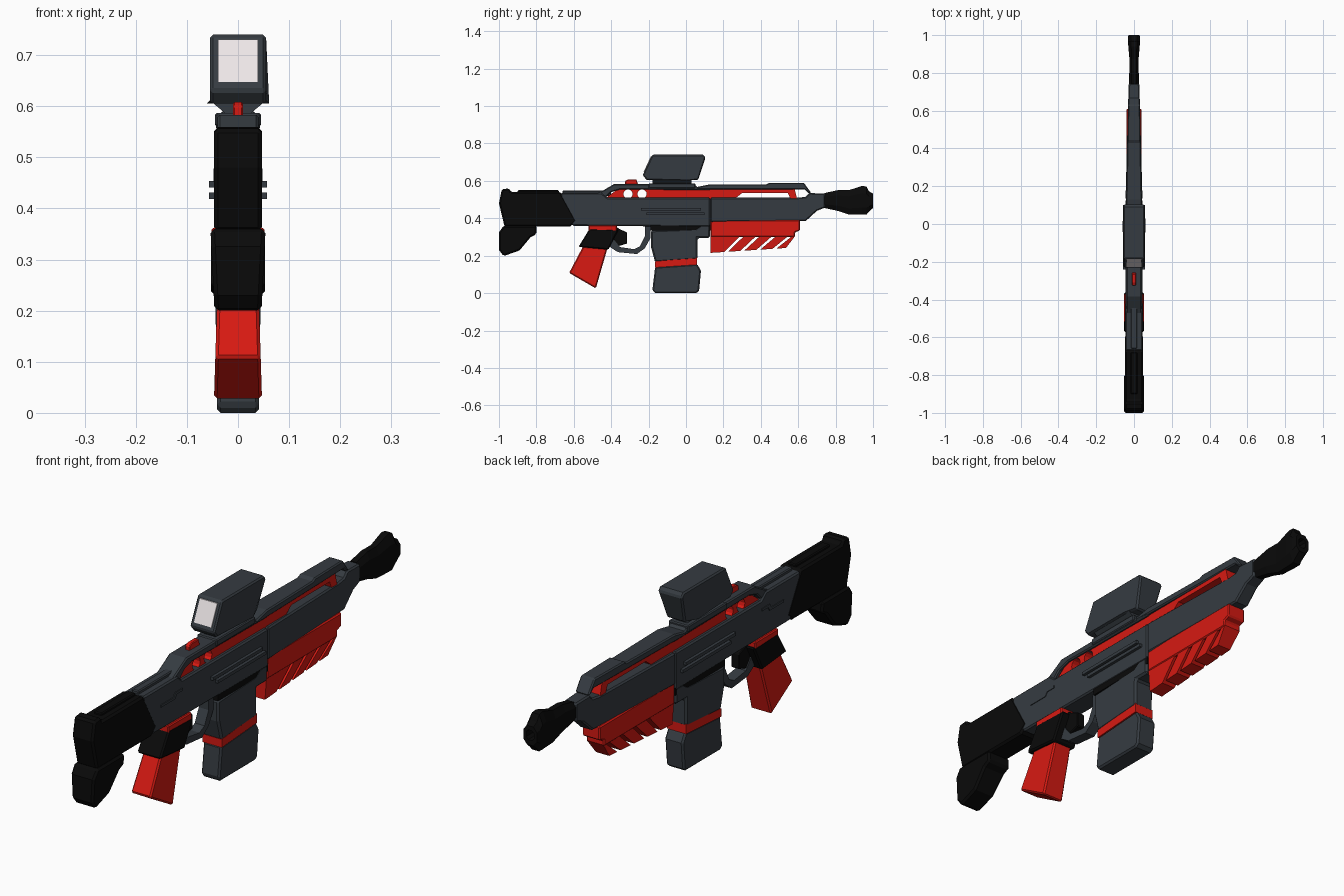
import bpy, bmesh, math

COLORS = {"grey": (.036, .044, .053, 1), "black": (.003, .003, .003, 1),
          "red": (.68, .01, .006, 1), "pale": (.85, .8, .81, 1)}
MATS = {}
for n, c in COLORS.items():
    MATS[n] = bpy.data.materials.new(n)
    MATS[n].diffuse_color = c


def finish(name, bm, color, bevel=0):
    bmesh.ops.recalc_face_normals(bm, faces=bm.faces)
    me = bpy.data.meshes.new(name)
    bm.to_mesh(me)
    bm.free()
    ob = bpy.data.objects.new(name, me)
    bpy.context.collection.objects.link(ob)
    me.materials.append(MATS[color])
    if bevel:
        m = ob.modifiers.new("chamfer", 'BEVEL')
        m.width, m.segments, m.limit_method = bevel, 1, 'ANGLE'
        m.angle_limit = math.radians(50)
    return ob


def prism(name, pts, w, color="grey", bevel=0, x=0):
    """Side profile (y, z) extruded across x; w is a half width or f(y, z)."""
    f = w if callable(w) else (lambda y, z: w)
    bm = bmesh.new()
    a = [bm.verts.new((x - f(y, z), y, z)) for y, z in pts]
    b = [bm.verts.new((x + f(y, z), y, z)) for y, z in pts]
    bm.faces.new(a)
    bm.faces.new(b[::-1])
    for i in range(len(pts)):
        j = (i + 1) % len(pts)
        bm.faces.new((a[i], a[j], b[j], b[i]))
    return finish(name, bm, color, bevel)


def loft(name, sections, color):
    """Chamfered-box sections (y, z low, z high, half width) joined along y."""
    bm = bmesh.new()
    rings = []
    for y, lo, hi, w in sections:
        c, h, k = (lo + hi) / 2, (hi - lo) / 2, .5
        pts = [(w, h * k), (w * k, h), (-w * k, h), (-w, h * k),
               (-w, -h * k), (-w * k, -h), (w * k, -h), (w, -h * k)]
        rings.append([bm.verts.new((px, y, c + pz)) for px, pz in pts])
    for r, s in zip(rings, rings[1:]):
        for i in range(8):
            j = (i + 1) % 8
            bm.faces.new((r[i], r[j], s[j], s[i]))
    bm.faces.new(rings[0])
    bm.faces.new(rings[-1])
    return finish(name, bm, color)


def box(y0, y1, z0, z1):
    return [(y0, z0), (y1, z0), (y1, z1), (y0, z1)]


# Stock and butt
prism("stock", [(-.985, .555), (-.945, .56), (-.935, .54), (-.67, .54), (-.585, .385),
                (-.62, .355), (-.97, .355), (-1, .48)], .047, "black", .008)
prism("butt_hook", [(-.975, .36), (-.8, .36), (-.8, .315), (-.83, .3), (-.89, .228),
                    (-.975, .198), (-1, .23), (-1, .325)],
      lambda y, z: .046 + .008 * (z - .2) / .16, "black", .008)
prism("stock_top_rib", box(-.9, -.68, .53, .55), .018, "black", .004)

# Receiver and tapering fore body
prism("receiver", [(-.67, .535), (-.45, .535), (-.42, .51), (.13, .51), (.13, .355),
                   (-.6, .36), (-.66, .4)], .045, "grey", .006)


def taper(y, z):
    return .045 - .017 * (y - .13) / .62


prism("fore_body", [(.13, .51), (.6, .51), (.64, .515), (.66, .535), (.745, .532),
                    (.745, .458), (.7, .44), (.64, .385), (.13, .38)], taper, "grey", .006)

# Red inner core with a slot and two round windows
core = prism("inner_core", [(-.44, .5), (-.36, .56), (.58, .56), (.595, .5), (.56, .5),
                            (.545, .535), (.3, .535), (.255, .5)], .03, "red")
for i, y in enumerate((-.31, -.235)):
    bpy.ops.mesh.primitive_cylinder_add(vertices=12, radius=.025, depth=.3,
                                        location=(0, y, .53), rotation=(0, math.pi / 2, 0))
    cut = bpy.context.object
    cut.name = f"window_cutter_{i + 1}"
    cut.hide_render = True
    cut.hide_set(True)
    m = core.modifiers.new("window", 'BOOLEAN')
    m.object, m.operation = cut, 'DIFFERENCE'

# Top rail
prism("rear_rail", [(-.48, .53), (-.45, .545), (-.385, .583), (.045, .583), (.06, .568),
                    (.13, .568), (.13, .55), (-.35, .555), (-.4, .54), (-.43, .51)],
      .04, "grey", .005)
prism("front_rail", [(.06, .568), (.13, .582), (.43, .582), (.445, .59), (.63, .59),
                     (.67, .535), (.655, .535), (.635, .553), (.06, .553)],
      lambda y, z: .043 - .012 * (y - .06) / .6, "grey", .005)
prism("rail_block", box(-.2, .05, .56, .587), .045, "grey", .004)
prism("rear_spine", box(-.66, -.4, .52, .548), .016, "grey", .004)

# Muzzle with recessed bore
loft("muzzle", [(.74, .455, .535, .026), (.81, .44, .55, .025), (.87, .42, .55, .024),
                (.94, .419, .573, .03), (.965, .42, .57, .032), (.978, .435, .545, .032),
                (1, .455, .532, .03), (1, .475, .515, .017), (.94, .475, .515, .017)], "black")

# Raised side strips, mirrored
for s, side in ((1, "right"), (-1, "left")):
    prism(f"upper_strip_{side}", box(-.24, .08, .441, .454), .008, x=s * .049)
    prism(f"lower_strip_{side}", box(-.21, .1, .418, .431), .008, x=s * .049)
    prism(f"small_strip_{side}", [(-.56, .452), (-.47, .452), (-.46, .468), (-.42, .468),
                                  (-.42, .478), (-.47, .478), (-.48, .462), (-.56, .462)],
          .003, x=s * .045)

# Scope: hood, screen, mount and red sight stud
prism("scope", [(-.18, .74), (.09, .74), (.105, .725), (.065, .605), (.01, .605),
                (-.21, .605), (-.232, .63), (-.225, .645)],
      lambda y, z: .04 if (y > .05 and z < .62) else .055, "grey", .006)
prism("scope_screen", [(-.189, .73), (-.227, .647), (-.21, .647), (-.175, .73)], .039, "pale")
prism("scope_mount", box(-.18, .03, .582, .607), lambda y, z: .02 + .03 * (z - .582) / .025)
prism("sight_stud", [(-.325, .575), (-.325, .6), (-.31, .608), (-.265, .608), (-.255, .575)],
      .01, "red", .003)

# Grip
prism("grip_collar", box(-.52, -.37, .32, .362), .052, "red", .004)
prism("grip_upper", [(-.515, .345), (-.36, .34), (-.415, .232), (-.575, .247)],
      .053, "black", .006)
prism("grip", [(-.55, .25), (-.42, .24), (-.482, .025), (-.625, .108)],
      lambda y, z: .04 + .007 * (.25 - z) / .225, "red", .006)

# Trigger and guard
prism("trigger", [(-.385, .36), (-.35, .34), (-.315, .325), (-.315, .265), (-.365, .25),
                  (-.395, .3)], .018, "black", .003)
prism("trigger_guard", [(-.43, .29), (-.406, .246), (-.364, .219), (-.262, .209), (-.22, .24),
                        (-.19, .294), (-.19, .365), (-.22, .365), (-.22, .305), (-.246, .251),
                        (-.278, .235), (-.353, .246), (-.396, .3)], .022)

# Magazine
prism("magazine_well", box(-.19, .13, .335, .365), .043, "black")
prism("magazine_upper", [(-.188, .335), (.05, .345), (.08, .365), (.127, .365), (.127, .295),
                         (.062, .295), (.06, .18), (-.165, .165), (-.188, .25)],
      .044, "grey", .008)
prism("magazine_band", [(-.165, .17), (.06, .19), (.06, .152), (-.165, .137)], .043, "red")
prism("magazine_lower", [(-.165, .14), (.06, .155), (.08, .12), (.07, .012), (.055, 0),
                         (-.165, 0), (-.18, .015)], .041, "grey", .007)

# Foreguard: bar with slanted fins separated by open slots
prism("foreguard", [(.13, .39), (.61, .39), (.61, .335), (.583, .325), (.583, .3), (.13, .3)],
      .04, "red", .005)
for i in range(5):
    t0 = .13 if i == 0 else .31 + .086 * (i - 1)
    t1 = min(.583, .289 + .086 * i)
    b0 = .13 if i == 0 else t0 - .085
    b1 = .289 + .086 * i - .085
    if i == 4:
        b1 = .535
    def low(y):
        return .215 + .065 * (y - .13)
    prism(f"foreguard_fin_{i + 1}", [(t0, .305), (t1, .305), (b1, low(b1)), (b0, low(b0))],
          lambda y, z: .037 if z > .27 else .03, "red")
